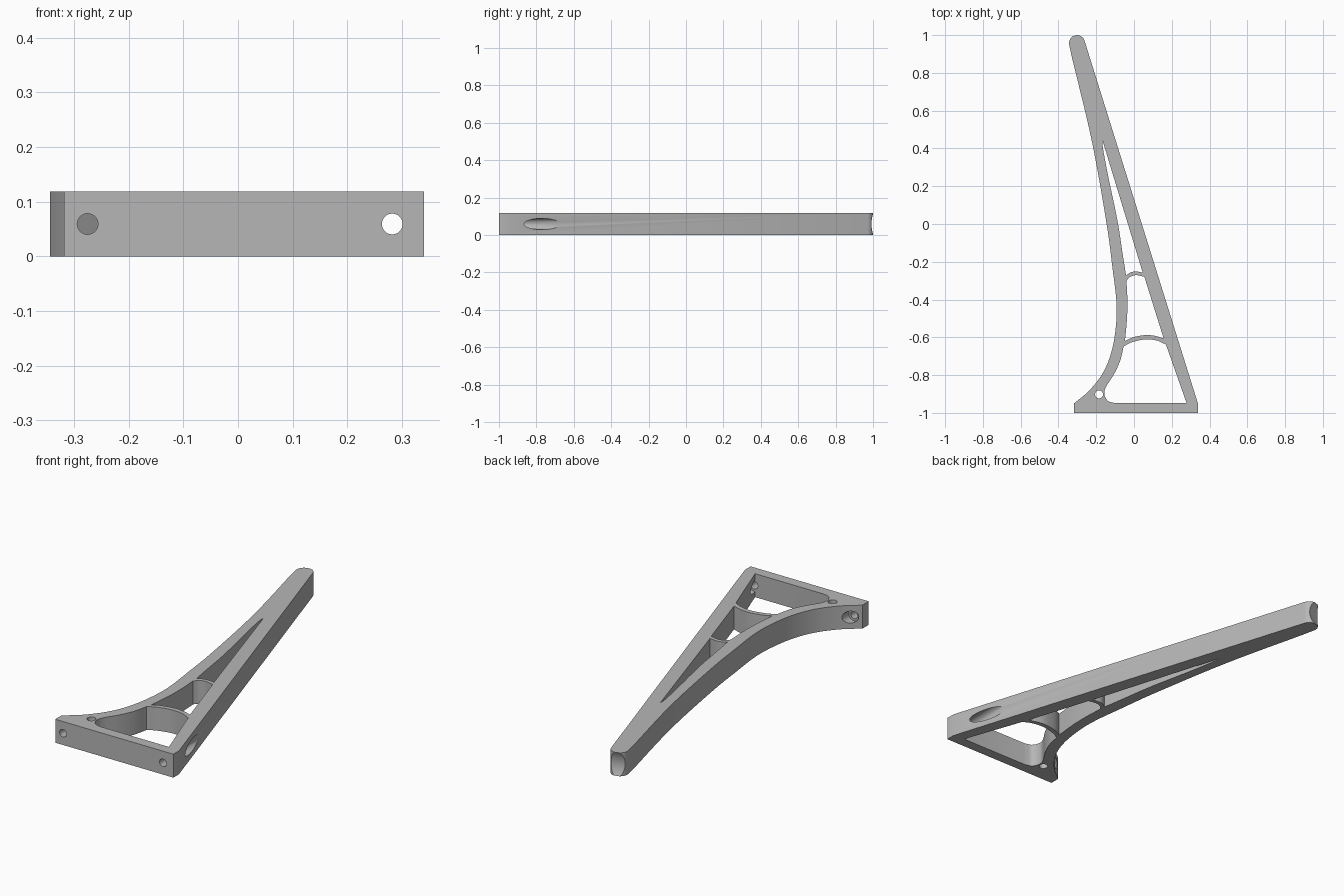
import bpy, bmesh, math
from mathutils import Vector, Matrix

if "Cube" in bpy.data.objects:
    bpy.data.objects.remove(bpy.data.objects["Cube"])

THICK = 0.118
MID = THICK / 2

grey = bpy.data.materials.new("plain grey")
grey.use_nodes = True
grey.diffuse_color = (0.47, 0.47, 0.47, 1)
grey.node_tree.nodes["Principled BSDF"].inputs["Base Color"].default_value = grey.diffuse_color


def smooth(points, steps=8):
    """Catmull-Rom curve through the points, both ends included."""
    p = [Vector(q) for q in points]
    p = [2 * p[0] - p[1]] + p + [2 * p[-1] - p[-2]]
    out = []
    for a, b, c, d in zip(p, p[1:], p[2:], p[3:]):
        for i in range(steps):
            t = i / steps
            out.append((2 * b + (c - a) * t + (2 * a - 5 * b + 4 * c - d) * t ** 2
                        + (3 * b - a - 3 * c + d) * t ** 3) / 2)
    return out + [p[-2]]


def arc(cx, cy, r, start, end, steps=16):
    angles = [math.radians(start + (end - start) * i / steps) for i in range(steps + 1)]
    return [Vector((cx + r * math.cos(a), cy + r * math.sin(a))) for a in angles]


# Outer edge: mounting foot, straight strut, round tip, curved strut
outline = [Vector(p) for p in ((-0.318, -0.95), (-0.318, -1), (0.34, -1), (0.34, -0.955))]
outline += arc(-0.302, 0.958, 0.042, 17, 192)
outline += smooth([(-0.343, 0.94), (-0.225, 0.447), (-0.145, 0), (-0.113, -0.24), (-0.094, -0.4),
                   (-0.094, -0.52), (-0.115, -0.66), (-0.16, -0.78), (-0.235, -0.88),
                   (-0.318, -0.95)])[1:-1]

# Openings between the struts, separated by thin arched ribs
foot_gap = [Vector((0.278, -0.947))]
foot_gap += smooth([(-0.105, -0.947), (-0.14, -0.935), (-0.157, -0.9), (-0.148, -0.862),
                    (-0.103, -0.79), (-0.072, -0.72), (-0.055, -0.648)])
foot_gap += smooth([(-0.055, -0.648), (-0.01, -0.626), (0.06, -0.611), (0.12, -0.617),
                    (0.169, -0.638)])[1:]
middle_gap = smooth([(-0.048, -0.62), (-0.005, -0.6), (0.06, -0.588), (0.11, -0.592),
                     (0.157, -0.606)])
middle_gap += smooth([(0.055, -0.28), (0.012, -0.271), (-0.02, -0.28), (-0.04, -0.3)])
middle_gap += smooth([(-0.04, -0.3), (-0.035, -0.4), (-0.037, -0.5), (-0.048, -0.62)])[1:-1]
tip_gap = smooth([(-0.042, -0.272), (-0.015, -0.255), (0.015, -0.252), (0.046, -0.257)])
tip_gap += smooth([(-0.166, 0.44), (-0.164, 0.4), (-0.138, 0.26), (-0.088, 0.02),
                   (-0.06, -0.16), (-0.042, -0.272)])[:-1]

# Extrude the filled profile into the bracket
curve = bpy.data.curves.new("bracket", "CURVE")
curve.dimensions, curve.fill_mode, curve.extrude = "2D", "BOTH", MID
for loop in (outline, foot_gap, middle_gap, tip_gap):
    spline = curve.splines.new("POLY")
    spline.points.add(len(loop) - 1)
    for point, co in zip(spline.points, loop):
        point.co = (co.x, co.y, 0, 1)
    spline.use_cyclic_u = True
bracket = bpy.data.objects.new("bracket", curve)
bpy.context.collection.objects.link(bracket)


def only(obj):
    bpy.ops.object.select_all(action="DESELECT")
    obj.select_set(True)
    bpy.context.view_layer.objects.active = obj


only(bracket)
bpy.ops.object.convert(target="MESH")
bm = bmesh.new()
bm.from_mesh(bracket.data)
bmesh.ops.remove_doubles(bm, verts=bm.verts, dist=0.0001)
bmesh.ops.recalc_face_normals(bm, faces=bm.faces)
bmesh.ops.translate(bm, verts=bm.verts, vec=(0, 0, MID))
bm.to_mesh(bracket.data)
bm.free()
bracket.data.materials.clear()
bracket.data.materials.append(grey)


def drill(name, start, end, radius, sides=32):
    """Cut a round hole running from start to end."""
    start, end = Vector(start), Vector(end)
    axis = end - start
    mesh = bpy.data.meshes.new(name)
    cut = bmesh.new()
    turn = axis.to_track_quat("Z", "Y").to_matrix().to_4x4()
    bmesh.ops.create_cone(cut, cap_ends=True, segments=sides, radius1=radius, radius2=radius,
                          depth=axis.length,
                          matrix=Matrix.Translation((start + end) / 2) @ turn)
    cut.to_mesh(mesh)
    cut.free()
    mesh.materials.append(grey)
    cutter = bpy.data.objects.new(name, mesh)
    bpy.context.collection.objects.link(cutter)
    cutter.hide_render = True
    mod = bracket.modifiers.new(name, "BOOLEAN")
    mod.operation, mod.solver, mod.object = "DIFFERENCE", "EXACT", cutter
    only(bracket)
    bpy.ops.object.modifier_apply(modifier=name)
    bpy.data.objects.remove(cutter)


# Screw holes through the foot, each with a wider pocket for the screw head
for side, x in (("right", -0.275), ("left", 0.282)):
    drill(side + "_screw_hole", (x, -1.1, MID), (x, -0.6, MID), 0.019)
    drill(side + "_screw_pocket", (x, -0.945, MID), (x, -0.6, MID), 0.03)

# Vertical pin hole beside the foot
drill("pin_hole", (-0.185, -0.902, -0.1), (-0.185, -0.902, 0.3), 0.021)

# Shallow saddle across the round tip
drill("tip_saddle", (-0.5, 1.05, MID), (-0.1, 1.17, MID), 0.12, 64)

only(bracket)
bpy.ops.object.shade_smooth_by_angle(angle=math.radians(30))
